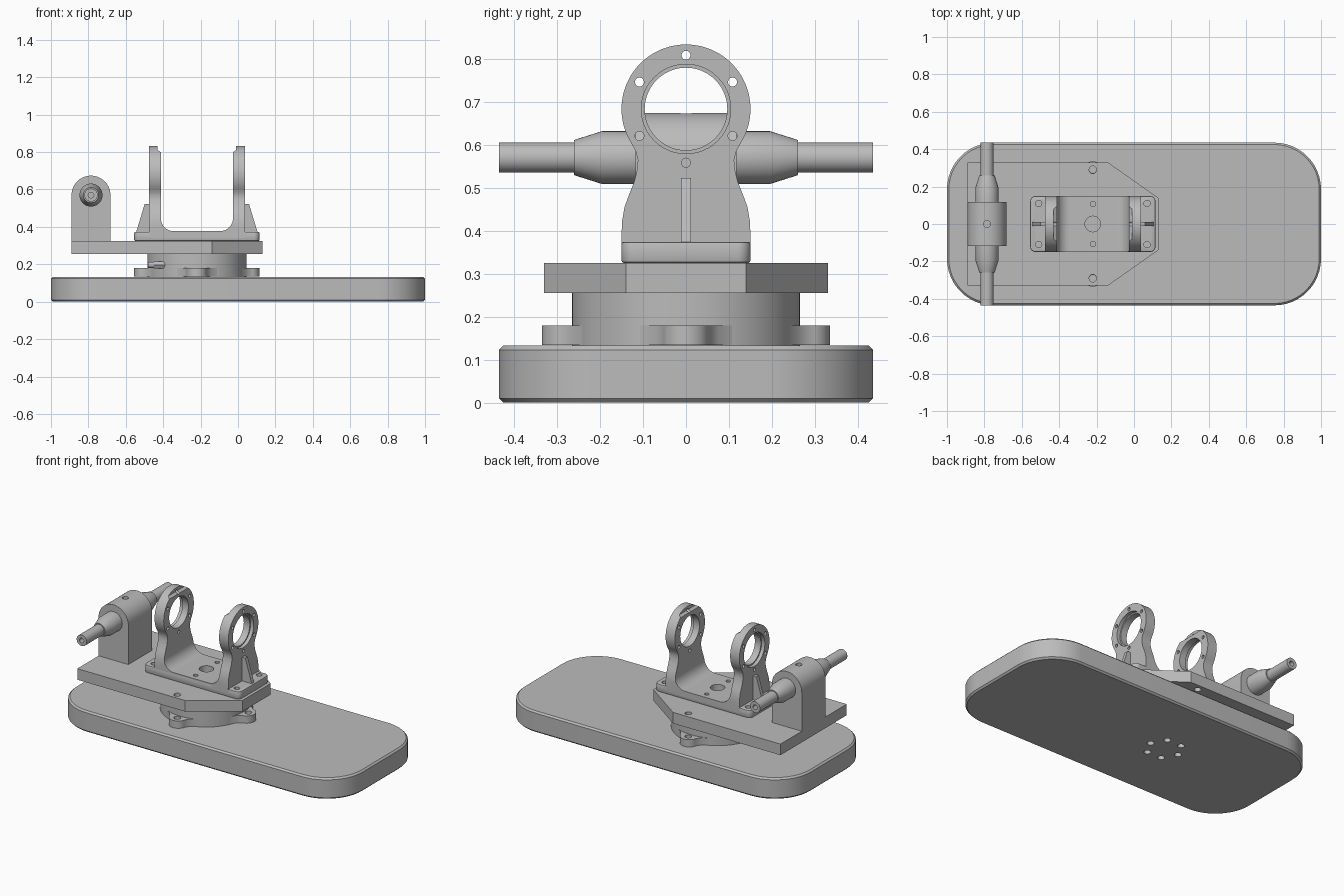
import bpy, bmesh, math
from math import cos, sin, pi, radians
from mathutils import Vector, Matrix

if "Cube" in bpy.data.objects:
    bpy.data.objects.remove(bpy.data.objects["Cube"])

grey = bpy.data.materials.new("machined_grey")
grey.use_nodes = True
COLOR = (0.5, 0.5, 0.5, 1)
grey.diffuse_color = COLOR
grey.node_tree.nodes["Principled BSDF"].inputs["Base Color"].default_value = COLOR

CX = -0.22                      # turntable and yoke axis
PLACE = {"x": lambda a, b, h: (h, a, b),
         "y": lambda a, b, h: (a, h, b),
         "z": lambda a, b, h: (a, b, h)}


def finish(name, bm, material=True):
    bmesh.ops.recalc_face_normals(bm, faces=bm.faces)
    mesh = bpy.data.meshes.new(name)
    bm.to_mesh(mesh)
    bm.free()
    obj = bpy.data.objects.new(name, mesh)
    bpy.context.collection.objects.link(obj)
    if material:
        mesh.materials.append(grey)
    return obj


def add_prism(bm, pts, axis, lo, hi):
    place = PLACE[axis]
    low = [bm.verts.new(place(a, b, lo)) for a, b in pts]
    top = [bm.verts.new(place(a, b, hi)) for a, b in pts]
    bm.faces.new(low)
    bm.faces.new(top)
    n = len(pts)
    for i in range(n):
        j = (i + 1) % n
        bm.faces.new((low[i], low[j], top[j], top[i]))


def prism(name, pts, axis, lo, hi, material=True):
    bm = bmesh.new()
    add_prism(bm, pts, axis, lo, hi)
    return finish(name, bm, material)


def arc(cx, cy, r, start, end, n=24):
    return [(cx + r * cos(radians(start + (end - start) * i / n)),
             cy + r * sin(radians(start + (end - start) * i / n))) for i in range(n + 1)]


def circle(cx, cy, r, n=48):
    return arc(cx, cy, r, 0, 360, n)[:-1]


def rounded_rect(cx, hx, hy, r, n=12):
    pts = []
    for k, (sx, sy) in enumerate([(1, 1), (-1, 1), (-1, -1), (1, -1)]):
        pts += arc(cx + sx * (hx - r), sy * (hy - r), r, k * 90, k * 90 + 90, n)
    return pts


def apply(obj, mod):
    bpy.ops.object.select_all(action="DESELECT")
    bpy.context.view_layer.objects.active = obj
    obj.select_set(True)
    bpy.ops.object.modifier_apply(modifier=mod.name)


def combine(obj, tool, operation="DIFFERENCE"):
    mod = obj.modifiers.new("combine", "BOOLEAN")
    mod.operation, mod.solver, mod.object = operation, "EXACT", tool
    apply(obj, mod)
    bpy.data.objects.remove(tool)


def drill(obj, axis, lo, hi, r, centres):
    bm = bmesh.new()
    for a, b in centres:
        add_prism(bm, circle(a, b, r, 48 if r > 0.05 else 24), axis, lo, hi)
    combine(obj, finish("drill", bm, False))


def chamfer(obj, width, segments=1):
    mod = obj.modifiers.new("chamfer", "BEVEL")
    mod.width, mod.segments = width, segments
    mod.limit_method, mod.angle_limit = "ANGLE", radians(60)
    apply(obj, mod)


def mirrored(half):
    return half + [(-a, b) for a, b in reversed(half)]


# Base slab with a ring of bolt holes
base = prism("base_slab", rounded_rect(0, 1.0, 0.435, 0.25), "z", 0, 0.133)
chamfer(base, 0.01)
drill(base, "z", -0.1, 0.2, 0.02,
      [(CX + 0.1 * cos(k * pi / 3), 0.1 * sin(k * pi / 3)) for k in range(6)])

# Turntable drum with four ears and a side connector
prism("turntable_drum", circle(CX, 0, 0.265, 72), "z", 0.133, 0.255)
ear_outline = ([(0.15, -0.12), (0.235, -0.12), (0.26, -0.075)]
               + arc(0.28, 0, 0.055, -80, 80, 16)
               + [(0.26, 0.075), (0.235, 0.12), (0.15, 0.12)])
for k, side in enumerate(["left", "back", "right", "front"]):
    ear = prism("mounting_ear_" + side, ear_outline, "z", 0.134, 0.18)
    drill(ear, "z", 0.1, 0.3, 0.02, [(0.292, 0)])
    ear.data.transform(Matrix.Translation((CX, 0, 0)) @ Matrix.Rotation(k * pi / 2, 4, "Z"))
prism("connector_stub", circle(-0.185, 0.197, 0.016, 24), "x", -0.48, -0.38)
prism("connector_collar", circle(-0.185, 0.197, 0.021, 6), "x", -0.45, -0.39)

# Carrier plate with tapered nose
plate = prism("carrier_plate", [(-0.89, -0.33), (-0.14, -0.33), (0.13, -0.14),
                                (0.13, 0.14), (-0.14, 0.33), (-0.89, 0.33)], "z", 0.255, 0.325)
drill(plate, "z", 0.2, 0.4, 0.02, [(CX, 0.29), (CX, -0.29)])

# Arched bearing post
PX, PZ, PR = -0.786, 0.57, 0.104
post = prism("bearing_post", arc(PX, PZ, PR, 0, 180, 32)
             + [(PX - PR, 0.325), (PX + PR, 0.325)], "y", -0.118, 0.118)
drill(post, "z", 0.6, 0.8, 0.018, [(PX, 0)])

# Stepped shaft, lathed around the y axis
half = [(0.40, 0), (0.40, 0.015), (0.435, 0.015), (0.435, 0.035), (0.26, 0.035),
        (0.26, 0.041), (0.195, 0.0615), (0.1, 0.0615)]
profile = half + [(-y, r) for y, r in reversed(half)]
bm = bmesh.new()
verts = [bm.verts.new((PX + r, y, PZ)) for y, r in profile]
edges = [bm.edges.new(pair) for pair in zip(verts, verts[1:])]
bmesh.ops.spin(bm, geom=verts + edges, cent=(PX, 0, PZ), axis=(0, 1, 0),
               angle=2 * pi, steps=40, use_duplicate=False)
bmesh.ops.remove_doubles(bm, verts=bm.verts, dist=0.0001)
finish("stepped_shaft", bm)

# Yoke: U section trimmed by the arm outline
RZ = 0.683
u_half = ([(0.257, 0.34), (0.257, 0.86), (0.21, 0.86), (0.21, 0.81), (0.193, 0.80)]
          + arc(0.123, 0.447, 0.07, 0, -90, 10))
yoke = prism("yoke", [(CX + a, b) for a, b in mirrored(u_half)], "y", -0.2, 0.2)
arm_half = (arc(0, RZ, 0.15, 89, -32, 36)
            + [(0.117, 0.585), (0.112, 0.565), (0.113, 0.545), (0.12, 0.515), (0.132, 0.485),
               (0.143, 0.455), (0.149, 0.42), (0.15, 0.38), (0.15, 0.3)])
combine(yoke, prism("arm_outline", mirrored(arm_half), "x", -0.8, 0.4, False), "INTERSECT")

# Bores and screw circle through both arms
drill(yoke, "x", -0.8, 0.4, 0.096, [(0, RZ)])
for lo, hi in [(-0.6, CX - 0.235), (CX + 0.235, 0.2)]:
    drill(yoke, "x", lo, hi, 0.104, [(0, RZ)])
drill(yoke, "x", -0.8, 0.4, 0.0105,
      [(0.125 * sin(k * pi / 3), RZ + 0.125 * cos(k * pi / 3)) for k in range(6)])

# Yoke foot with floor and bolt holes
foot = prism("yoke_foot", rounded_rect(CX, 0.335, 0.15, 0.03, 8), "z", 0.325, 0.374)
chamfer(foot, 0.006, 2)
pair = [(CX, 0.107), (CX, -0.107)]
corners = [(CX + sx * 0.29, sy * 0.11) for sx in (1, -1) for sy in (1, -1)]
for part in (yoke, foot):
    drill(part, "z", 0.3, 0.42, 0.042, [(CX, 0)])
    drill(part, "z", 0.3, 0.42, 0.014, pair)
drill(foot, "z", 0.3, 0.42, 0.017, corners)

# Stiffening ribs outside the arms
for s, side in [(1, "left"), (-1, "right")]:
    rib = [(0.328, 0.36), (0.279, 0.523), (0.25, 0.523), (0.25, 0.36)]
    prism("stiffening_rib_" + side, [(CX + s * a, b) for a, b in rib], "y", -0.012, 0.012)

# Smooth curved surfaces, keep machined edges sharp
bpy.ops.object.select_all(action="DESELECT")
for obj in bpy.context.collection.objects:
    if obj.type == "MESH" and grey.name in obj.data.materials:
        obj.select_set(True)
        bpy.context.view_layer.objects.active = obj
bpy.ops.object.shade_smooth_by_angle(angle=radians(30))
